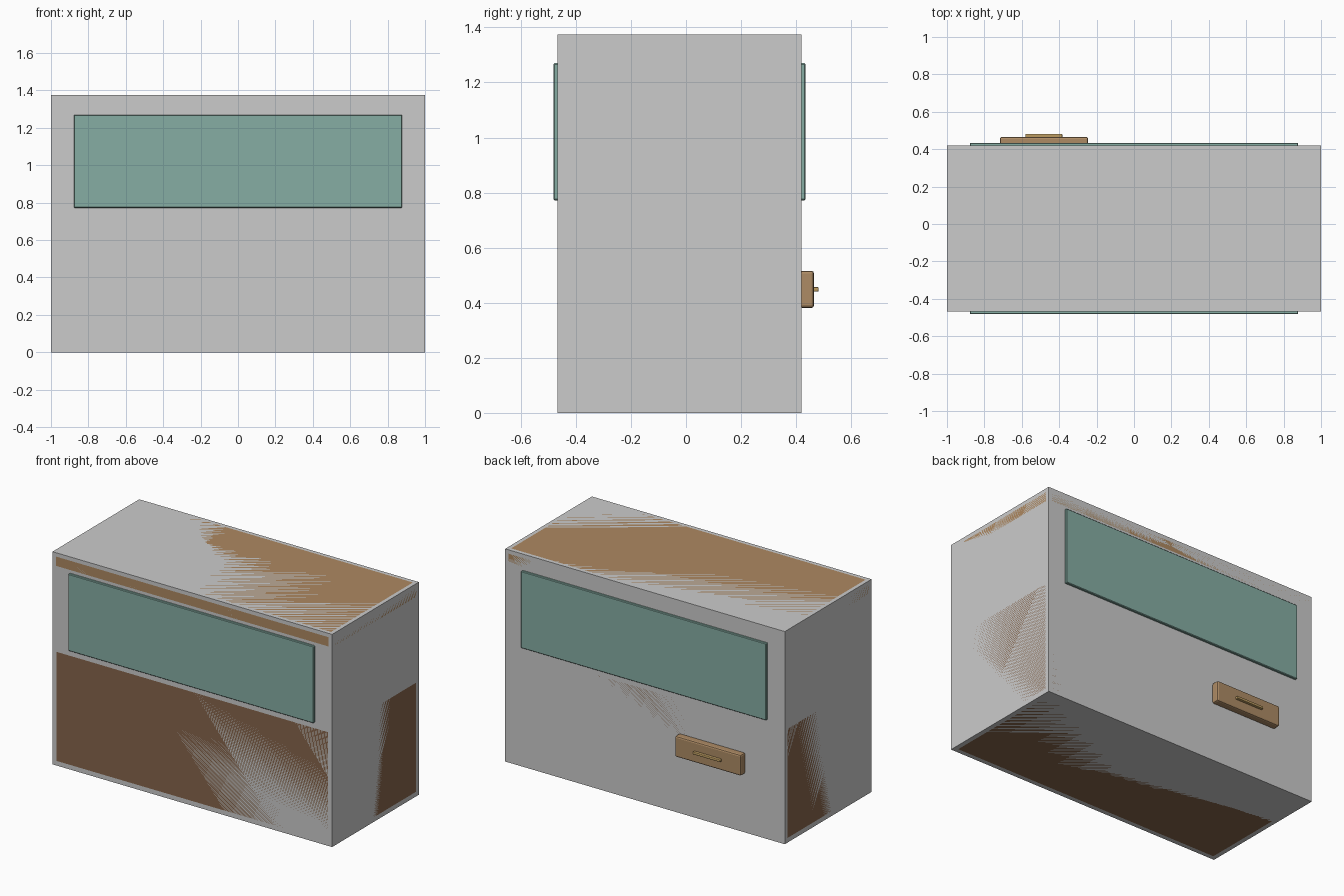
import bpy
import bmesh

if "Cube" in bpy.data.objects:
    bpy.data.objects.remove(bpy.data.objects["Cube"])


def material(name, rgb):
    m = bpy.data.materials.new(name)
    m.diffuse_color = (*rgb, 1.0)
    m.use_nodes = True
    m.node_tree.nodes["Principled BSDF"].inputs["Base Color"].default_value = m.diffuse_color
    return m


def box(name, lo, hi, mat=None, bevel=0.0, segments=1):
    """Axis-aligned box between two corners, with optional bevelled edges."""
    bm = bmesh.new()
    bmesh.ops.create_cube(bm, size=1.0)
    for v in bm.verts:
        v.co = [(a + b) / 2 + c * (b - a) for a, b, c in zip(lo, hi, v.co)]
    if bevel:
        bmesh.ops.bevel(bm, geom=bm.edges[:], offset=bevel, segments=segments,
                        profile=0.5, affect='EDGES', clamp_overlap=True)
    mesh = bpy.data.meshes.new(name)
    bm.to_mesh(mesh)
    bm.free()
    obj = bpy.data.objects.new(name, mesh)
    bpy.context.collection.objects.link(obj)
    if mat:
        mesh.materials.append(mat)
    return obj


wood_dark = material("dark_wood", (0.24, 0.13, 0.07))
wood_top = material("top_wood", (0.42, 0.25, 0.12))
wood_drawer = material("drawer_wood", (0.42, 0.26, 0.13))
brass = material("brass", (0.50, 0.33, 0.12))
glass = material("green_glass", (0.24, 0.42, 0.37))

FRONT, BACK, TOP = -0.467, 0.419, 1.375

# Outer shell
box("case_shell", (-1, FRONT, 0), (1, BACK, TOP))

# Bevelled wooden base and lid, flush with the shell
box("wooden_base", (-1, FRONT, 0), (1, BACK, 0.765), wood_dark, 0.03)
box("wooden_lid", (-1, FRONT, 1.265), (1, BACK, TOP), wood_top, 0.025)

# Glass panes, front and back
for name, y0, y1 in (("front_pane", FRONT - 0.015, FRONT + 0.01),
                     ("back_pane", BACK - 0.01, BACK + 0.015)):
    box(name, (-0.878, y0, 0.772), (0.878, y1, 1.27), glass, 0.004)

# Drawer and its pull on the back
box("drawer", (-0.717, BACK - 0.005, 0.381), (-0.245, 0.465, 0.516),
    wood_drawer, 0.01, 2)
box("drawer_pull", (-0.581, 0.455, 0.44), (-0.383, 0.482, 0.457),
    brass, 0.005, 2)
